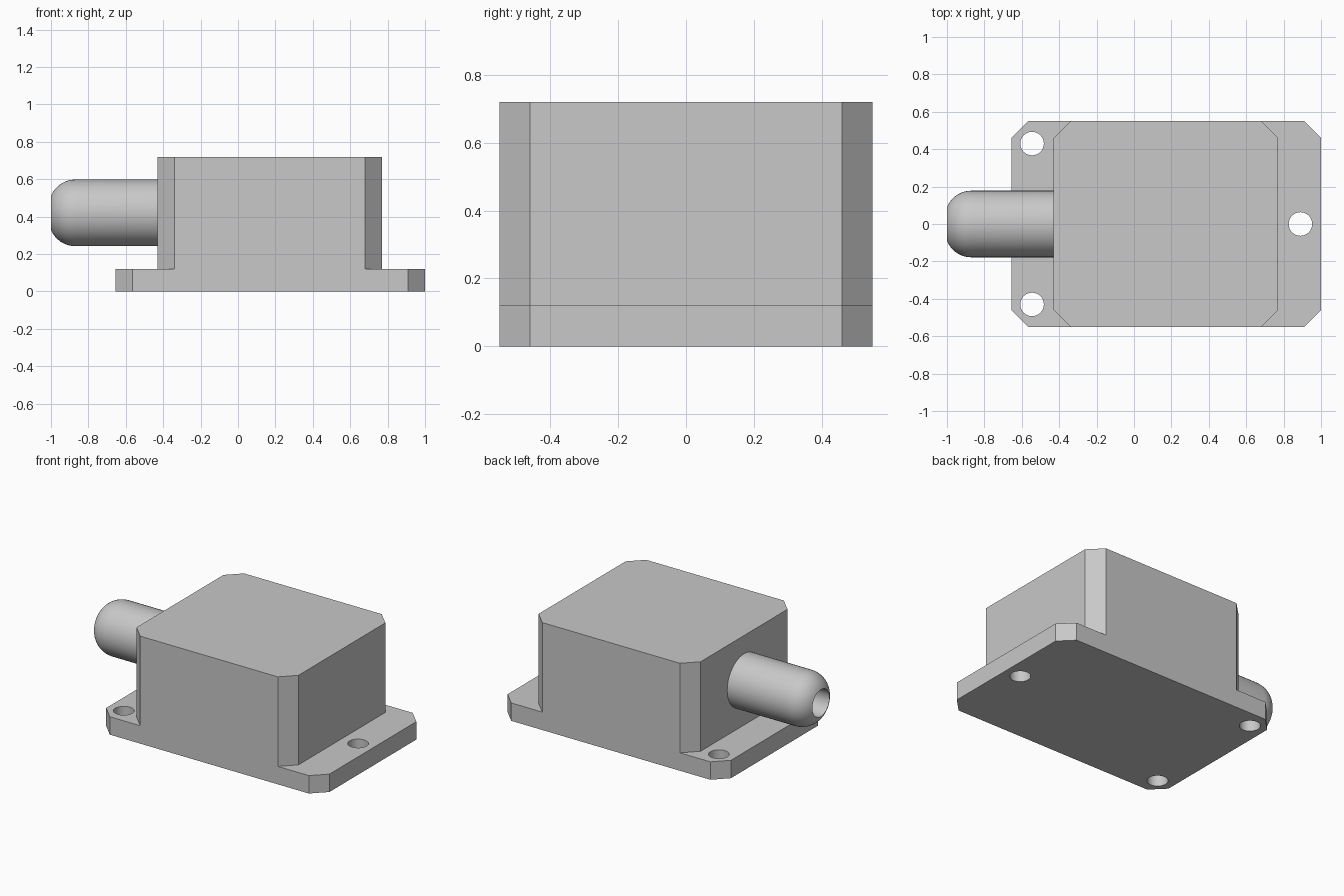
import bpy
import bmesh
from math import sin, cos, radians, pi
from mathutils import Matrix

cube = bpy.data.objects.get("Cube")
if cube:
    bpy.data.objects.remove(cube, do_unlink=True)

GREY = (0.58, 0.58, 0.58, 1)
metal = bpy.data.materials.new("plain grey")
metal.use_nodes = True
metal.diffuse_color = GREY
metal.node_tree.nodes["Principled BSDF"].inputs["Base Color"].default_value = GREY

HALF_DEPTH = 0.55
CHAMFER = 0.09
BOX_LEFT = -0.43


def make_object(name, bm):
    bmesh.ops.recalc_face_normals(bm, faces=bm.faces)
    mesh = bpy.data.meshes.new(name)
    bm.to_mesh(mesh)
    bm.free()
    mesh.materials.append(metal)
    obj = bpy.data.objects.new(name, mesh)
    bpy.context.collection.objects.link(obj)
    return obj


def select_only(obj):
    bpy.ops.object.select_all(action="DESELECT")
    obj.select_set(True)
    bpy.context.view_layer.objects.active = obj


def chamfered_block(name, x0, x1, z0, z1):
    """Block with four cut vertical corners."""
    y, c = HALF_DEPTH, CHAMFER
    outline = [(x0 + c, -y), (x1 - c, -y), (x1, c - y), (x1, y - c),
               (x1 - c, y), (x0 + c, y), (x0, y - c), (x0, c - y)]
    bm = bmesh.new()
    face = bm.faces.new([bm.verts.new((px, py, z0)) for px, py in outline])
    top = bmesh.ops.extrude_face_region(bm, geom=[face])["geom"]
    verts = [v for v in top if isinstance(v, bmesh.types.BMVert)]
    bmesh.ops.translate(bm, verts=verts, vec=(0, 0, z1 - z0))
    return make_object(name, bm)


def combine(target, tool, operation):
    """Apply a boolean and drop the tool object."""
    select_only(target)
    mod = target.modifiers.new("combine", "BOOLEAN")
    mod.operation = operation
    mod.solver = "EXACT"
    mod.object = tool
    bpy.ops.object.modifier_apply(modifier=mod.name)
    bpy.data.objects.remove(tool, do_unlink=True)


# Mounting flange and box joined into one housing
housing = chamfered_block("housing", -0.655, 1.0, 0.0, 0.12)
combine(housing, chamfered_block("box", BOX_LEFT, 0.77, 0.06, 0.72), "UNION")

# Screw holes through the flange
for x, y in [(-0.545, 0.43), (-0.545, -0.43), (0.89, 0)]:
    bm = bmesh.new()
    bmesh.ops.create_cone(bm, cap_ends=True, segments=32, radius1=0.063,
                          radius2=0.063, depth=0.4,
                          matrix=Matrix.Translation((x, y, 0.05)))
    combine(housing, make_object("screw_hole", bm), "DIFFERENCE")

# Merge flush faces
bm = bmesh.new()
bm.from_mesh(housing.data)
bmesh.ops.dissolve_limit(bm, angle_limit=radians(1), verts=bm.verts, edges=bm.edges)
bm.to_mesh(housing.data)
bm.free()

# Hollow cable spout with a rounded lip, turned around the x axis
profile = [(BOX_LEFT + 0.01, 0.178)]
for i in range(11):
    a = radians(6.8 * i)
    profile.append((-0.87 - 0.14 * sin(a), 0.038 + 0.14 * cos(a)))
profile += [(BOX_LEFT - 0.002, 0.09), (BOX_LEFT - 0.002, 0)]
bm = bmesh.new()
points = [bm.verts.new((x, 0, r)) for x, r in profile]
edges = [bm.edges.new(pair) for pair in zip(points, points[1:])]
bmesh.ops.spin(bm, geom=points + edges, cent=(0, 0, 0), axis=(1, 0, 0),
               angle=2 * pi, steps=48)
bmesh.ops.remove_doubles(bm, verts=bm.verts, dist=0.0005)
bmesh.ops.translate(bm, verts=bm.verts, vec=(0, 0, 0.42))
spout = make_object("cable_spout", bm)

for obj in (housing, spout):
    select_only(obj)
    bpy.ops.object.shade_smooth_by_angle(angle=radians(30))
